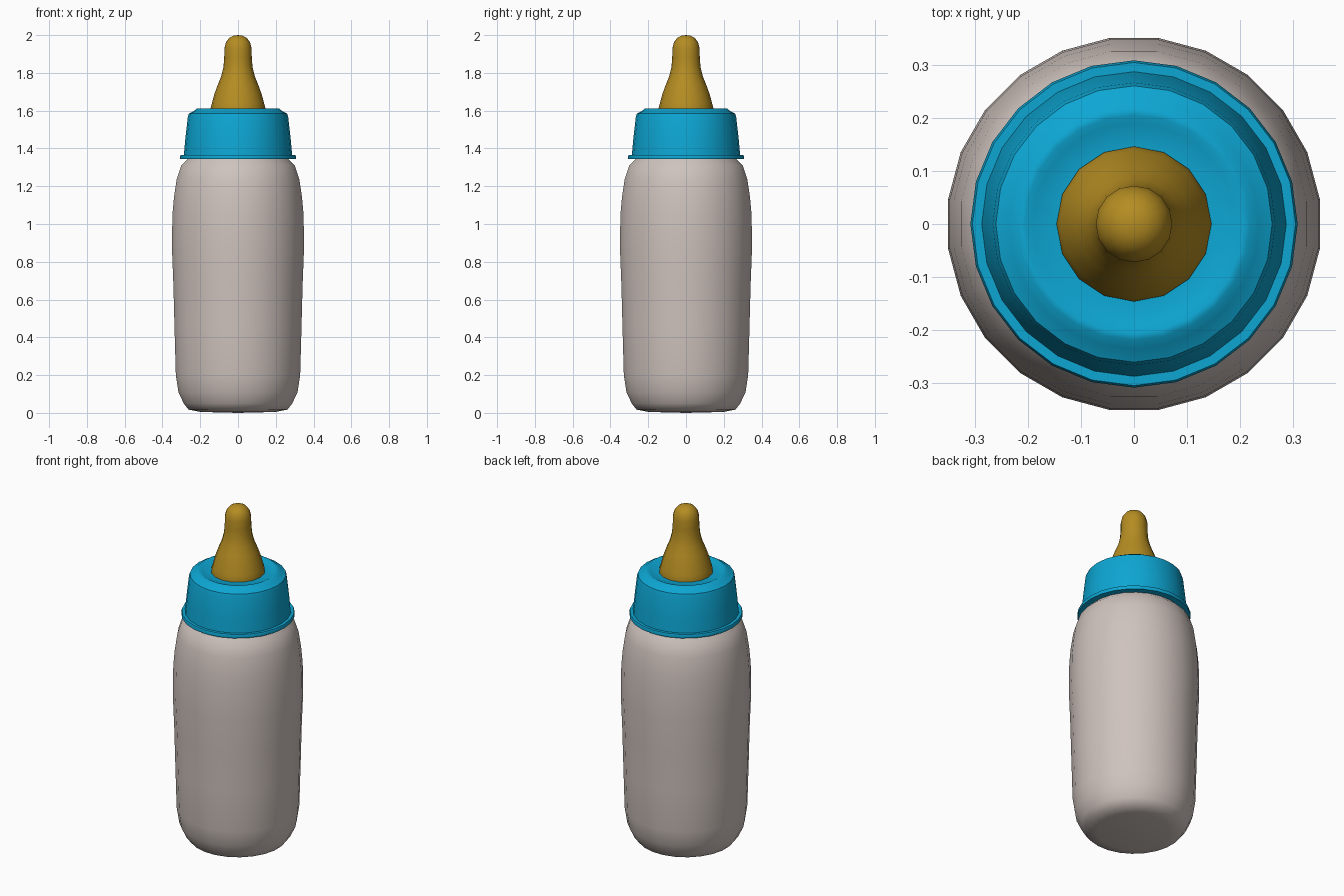
import bpy, bmesh, math

if "Cube" in bpy.data.objects:
    bpy.data.objects.remove(bpy.data.objects["Cube"])


def material(name, rgb):
    m = bpy.data.materials.new(name)
    m.diffuse_color = (*rgb, 1)
    m.use_nodes = True
    m.node_tree.nodes["Principled BSDF"].inputs["Base Color"].default_value = m.diffuse_color
    return m


def lathe(name, profile, sides, mat, turn=0.0, sharp=40, closed=False):
    """Revolve (radius, height) points round z; radius 0 becomes a pole."""
    bm = bmesh.new()
    rings = []
    for r, z in profile:
        if r == 0:
            rings.append([bm.verts.new((0, 0, z))] * sides)
        else:
            angles = [2 * math.pi * (i + turn) / sides for i in range(sides)]
            rings.append([bm.verts.new((r * math.cos(a), r * math.sin(a), z)) for a in angles])
    pairs = list(zip(rings, rings[1:]))
    if closed:
        pairs.append((rings[-1], rings[0]))
    for low, high in pairs:
        for i in range(sides):
            j = (i + 1) % sides
            bm.faces.new(list(dict.fromkeys((low[i], low[j], high[j], high[i]))))
    bmesh.ops.recalc_face_normals(bm, faces=bm.faces)
    mesh = bpy.data.meshes.new(name)
    bm.to_mesh(mesh)
    bm.free()
    mesh.materials.append(mat)
    ob = bpy.data.objects.new(name, mesh)
    bpy.context.collection.objects.link(ob)
    bpy.ops.object.select_all(action='DESELECT')
    ob.select_set(True)
    bpy.context.view_layer.objects.active = ob
    bpy.ops.object.shade_smooth_by_angle(angle=math.radians(sharp))
    return ob


milk = material("milky_white", (0.62, 0.545, 0.51))
blue = material("cap_blue", (0.004, 0.38, 0.65))
amber = material("amber_rubber", (0.46, 0.265, 0.016))

# Bottle with rounded foot and shoulder, neck running up inside the cap
lathe("bottle_body", [
    (0, 0), (0.20, 0.005), (0.265, 0.018), (0.29, 0.05), (0.318, 0.11), (0.332, 0.20),
    (0.339, 0.45), (0.345, 0.68), (0.353, 0.88), (0.35, 1.05), (0.342, 1.14),
    (0.328, 1.235), (0.303, 1.31), (0.265, 1.347), (0.25, 1.37), (0.25, 1.55), (0, 1.55)],
    24, milk, turn=0.5, sharp=60)

# Screw cap with rounded top edge and a shallow groove round the teat
lathe("screw_cap", [
    (0.255, 1.35), (0.288, 1.35), (0.28, 1.44), (0.266, 1.565), (0.26, 1.585),
    (0.235, 1.597), (0.218, 1.611), (0.205, 1.612), (0.19, 1.604), (0.14, 1.602), (0, 1.602)],
    24, blue, sharp=45)

# Lip at the foot of the cap
lathe("cap_lip", [
    (0.26, 1.343), (0.306, 1.343), (0.308, 1.353), (0.304, 1.365), (0.28, 1.365)],
    24, blue, closed=True)

# Teat
lathe("teat", [
    (0.145, 1.595), (0.146, 1.612), (0.138, 1.64), (0.126, 1.685), (0.108, 1.735),
    (0.088, 1.785), (0.077, 1.83), (0.073, 1.88), (0.072, 1.93), (0.064, 1.962),
    (0.046, 1.986), (0.024, 1.997), (0, 2.0)],
    16, amber, sharp=50)
